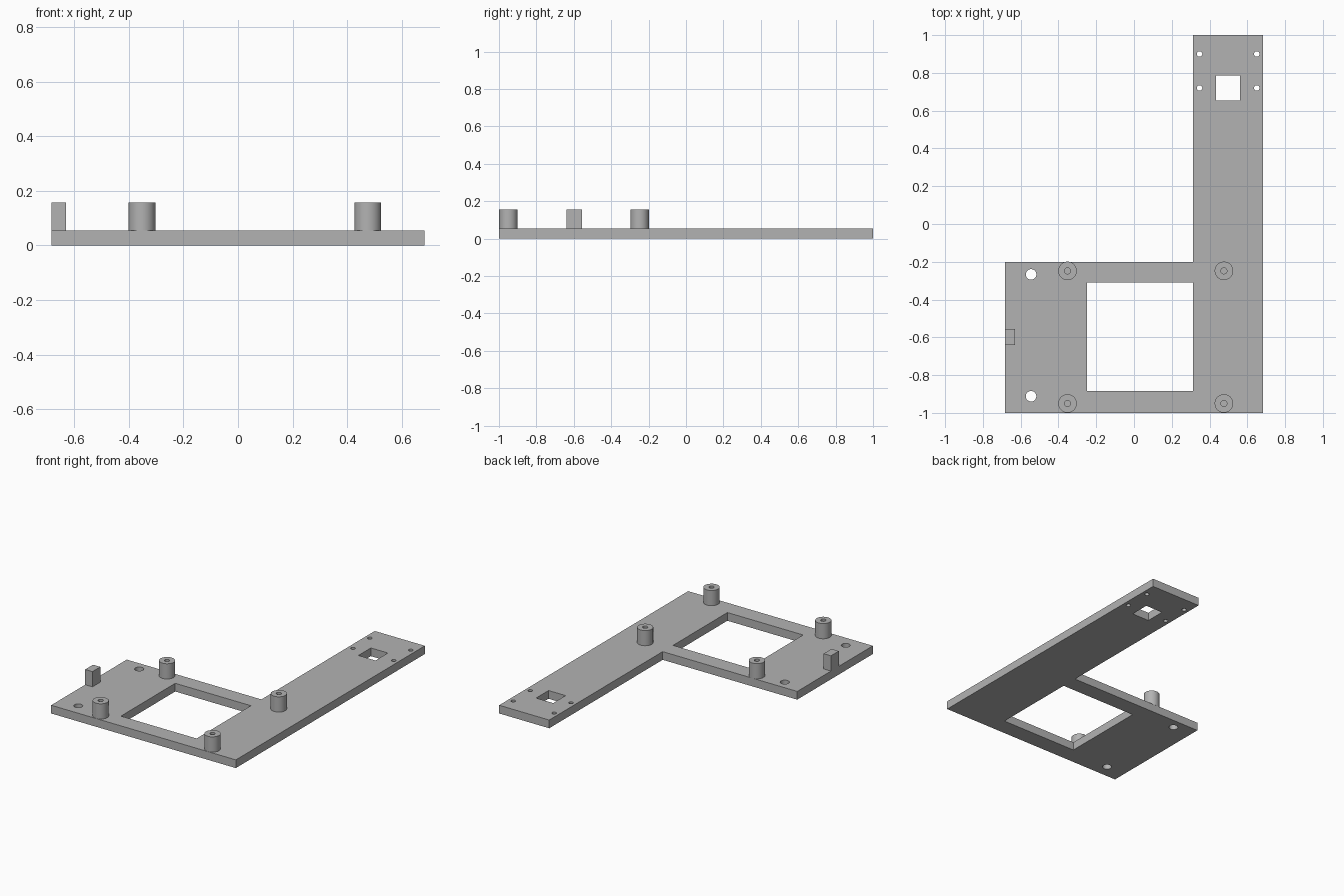
import bpy, bmesh, math
from mathutils import Vector

cube = bpy.data.objects.get("Cube")
if cube:
    bpy.data.objects.remove(cube, do_unlink=True)

PLATE = 0.055     # plate thickness
TOP = 0.157       # top of posts and tab

grey = bpy.data.materials.new("plain grey")
grey.use_nodes = True
grey.diffuse_color = (0.45, 0.45, 0.45, 1)
grey.node_tree.nodes["Principled BSDF"].inputs["Base Color"].default_value = grey.diffuse_color


def add_object(name, bm):
    bmesh.ops.recalc_face_normals(bm, faces=bm.faces)
    mesh = bpy.data.meshes.new(name)
    bm.to_mesh(mesh)
    bm.free()
    mesh.materials.append(grey)
    obj = bpy.data.objects.new(name, mesh)
    bpy.context.collection.objects.link(obj)
    return obj


def rectangle(x0, x1, y0, y1):
    return [(x0, y0), (x1, y0), (x1, y1), (x0, y1)]


def circle(x, y, radius, sides=32):
    angles = [2 * math.pi * i / sides for i in range(sides)]
    return [(x + radius * math.cos(a), y + radius * math.sin(a)) for a in angles]


def prism(name, loops, z0, z1):
    """Fill an outline with holes and extrude it upwards."""
    bm = bmesh.new()
    edges = []
    for loop in loops:
        verts = [bm.verts.new((x, y, z0)) for x, y in loop]
        edges += [bm.edges.new((v, verts[i - 1])) for i, v in enumerate(verts)]
    bmesh.ops.triangle_fill(bm, edges=edges, use_beauty=True, normal=(0, 0, 1))
    result = bmesh.ops.extrude_face_region(bm, geom=bm.faces[:], use_keep_orig=True)
    moved = [g for g in result["geom"] if isinstance(g, bmesh.types.BMVert)]
    bmesh.ops.translate(bm, verts=moved, vec=Vector((0, 0, z1 - z0)))
    return add_object(name, bm)


def lathe(name, profile, x, y, sides=48):
    """Spin a radius/height profile around a vertical axis."""
    bm = bmesh.new()
    verts = [bm.verts.new((r, 0, z)) for r, z in profile]
    edges = [bm.edges.new(pair) for pair in zip(verts, verts[1:])]
    bmesh.ops.spin(bm, geom=verts + edges, cent=(0, 0, 0), axis=(0, 0, 1),
                   angle=2 * math.pi, steps=sides, use_duplicate=False)
    bmesh.ops.remove_doubles(bm, verts=bm.verts, dist=0.0001)
    obj = add_object(name, bm)
    obj.location = (x, y, 0)
    return obj


# Plate: wide base with a long arm, two windows and drilled holes
outline = [(-0.684, -1), (0.684, -1), (0.684, 1), (0.313, 1), (0.313, -0.2), (-0.684, -0.2)]
loops = [outline,
         rectangle(-0.248, 0.313, -0.885, -0.31),
         rectangle(0.433, 0.56, 0.655, 0.787)]
loops += [circle(-0.545, y, 0.028) for y in (-0.912, -0.267)]
loops += [circle(x, y, 0.0145) for x in (0.347, 0.65) for y in (0.72, 0.9)]
smooth = [prism("base_plate", loops, 0, PLATE)]

# Four hollow standoff posts
profile = [(0, PLATE), (0.049, PLATE), (0.049, TOP), (0.016, TOP), (0.016, PLATE + 0.001), (0, PLATE + 0.001)]
for side, x in (("right", -0.352), ("left", 0.476)):
    for end, y in (("front", -0.95), ("back", -0.248)):
        smooth.append(lathe(f"{end}_{side}_post", profile, x, y))

# Upright tab on the edge of the base
prism("edge_tab", [rectangle(-0.684, -0.63, -0.64, -0.557)], PLATE, TOP)

# Round walls smooth, corners crisp
bpy.ops.object.select_all(action="DESELECT")
for obj in smooth:
    obj.select_set(True)
bpy.context.view_layer.objects.active = smooth[0]
bpy.ops.object.shade_smooth_by_angle(angle=math.radians(30))
